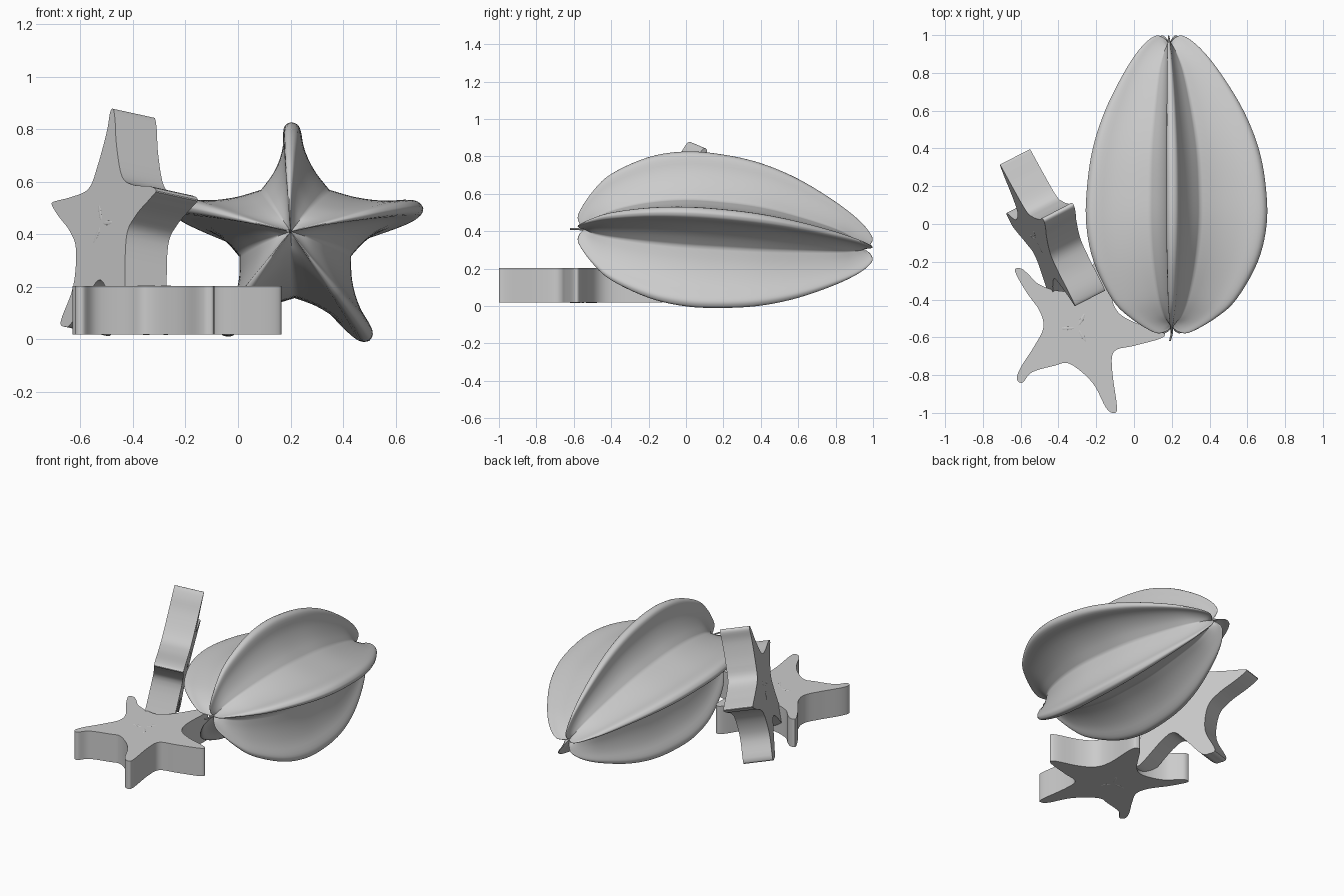
import bpy, bmesh, math
from mathutils import Vector

if "Cube" in bpy.data.objects:
    bpy.data.objects.remove(bpy.data.objects["Cube"])


def spline(pts, n, closed=False):
    """Catmull-Rom samples through the control points."""
    pts = [Vector(p) for p in pts]
    m = len(pts)
    at = (lambda i: pts[i % m]) if closed else (lambda i: pts[max(0, min(m - 1, i))])
    out = []
    for i in range(m if closed else m - 1):
        a, b, c, d = at(i - 1), at(i), at(i + 1), at(i + 2)
        for k in range(n):
            t = k / n
            out.append(0.5 * (2 * b + (c - a) * t + (2 * a - 5 * b + 4 * c - d) * t * t
                              + (3 * b - a - 3 * c + d) * t ** 3))
    return out if closed else out + [pts[-1]]


def finish(bm, name, angle):
    bmesh.ops.remove_doubles(bm, verts=bm.verts, dist=1e-5)
    bmesh.ops.recalc_face_normals(bm, faces=bm.faces)
    me = bpy.data.meshes.new(name)
    bm.to_mesh(me)
    bm.free()
    ob = bpy.data.objects.new(name, me)
    bpy.context.collection.objects.link(ob)
    bpy.ops.object.select_all(action='DESELECT')
    ob.select_set(True)
    bpy.context.view_layer.objects.active = ob
    bpy.ops.object.shade_smooth_by_angle(angle=math.radians(angle))
    return ob


def loft(rings, name, angle):
    bm = bmesh.new()
    rows = [[bm.verts.new(p) for p in r] for r in rings]
    n = len(rows[0])
    for a, b in zip(rows, rows[1:]):
        for j in range(n):
            bm.faces.new((a[j], a[(j + 1) % n], b[(j + 1) % n], b[j]))
    return finish(bm, name, angle)


# whole fruit: ridge and valley curves as (position along y, radius)
ridge = spline([(-.545, 0), (-.572, .04), (-.573, .1), (-.5, .23), (-.4, .34), (-.2, .45),
                (0, .495), (.2, .49), (.4, .455), (.6, .38), (.8, .265), (.93, .165),
                (.995, .08), (.985, .03), (.95, 0)], 5)
valley = spline([(-.545, 0), (-.535, .015), (-.525, .03), (-.48, .08), (-.38, .135), (-.2, .19),
                 (0, .22), (.2, .22), (.4, .205), (.6, .165), (.8, .11), (.9, .06),
                 (.94, .03), (.945, .015), (.95, 0)], 5)
# half cross-section of one rib: (valley to ridge, relative half width)
half = spline([(0, 1), (.1, .84), (.25, .62), (.45, .42), (.65, .3), (.82, .27),
               (.93, .22), (.98, .12), (1, 0)], 2)
rib = [(a, b) for a, b in half] + [(a, -b) for a, b in half[-2:0:-1]]
rib_scale = [.88, .98, .93, .97, 1.005]
rib_lean = [2, 4, -1, 0, -5]      # degrees each ridge swings off the regular star
c36, s36 = math.cos(math.pi / 5), math.sin(math.pi / 5)

rings = []
for (yr, r), (yv, v) in zip(ridge, valley):
    ring = []
    for k, sc in enumerate(rib_scale):
        for a, b in rib:
            ang = math.radians(90 + 72 * k + rib_lean[k] * max(a, 0))
            d = Vector((math.cos(ang), 0, math.sin(ang)))
            side = Vector((d.z, 0, -d.x))
            y = yv + (yr - yv) * a
            s = (y + .57) / 1.57
            axis = Vector((.2 + .1 * s * (1 - s) - .015 * s, y, .41 - .02 * s - .09 * s * s))
            u = v * c36 + (r * sc - v * c36) * a
            ring.append(axis + d * u + side * (v * s36 * b))
    rings.append(ring)
loft(rings, "whole_star_fruit", 60)

# stem
path = [((.2, -.53, .41), .008), ((.2, -.58, .412), .006), ((.19, -.62, .412), .005), ((.19, -.62, .412), 0)]
loft([[Vector(p) + Vector((r * math.cos(t * math.pi / 4), 0, r * math.sin(t * math.pi / 4)))
       for t in range(8)] for p, r in path], "stem", 40)


def slice_part(name, outline, place, thick):
    """Star slab: smoothed outline placed in space, extruded along thick."""
    pts = [place(p) for p in spline(outline, 5, True)]
    bm = bmesh.new()
    lo = [bm.verts.new(p) for p in pts]
    hi = [bm.verts.new(p + thick) for p in pts]
    bm.faces.new(lo)
    bm.faces.new(hi)
    n = len(pts)
    for i in range(n):
        j = (i + 1) % n
        bm.faces.new((lo[i], lo[j], hi[j], hi[i]))
    finish(bm, name, 35)


def seeds(name, centre, thick, turn):
    """Three faint radial seed marks on both cut faces."""
    n = thick.normalized()
    u = n.orthogonal().normalized()
    w = n.cross(u)
    bm = bmesh.new()
    for base in (centre, centre + thick):
        for k in range(3):
            t = turn + k * math.tau / 3
            d = u * math.cos(t) + w * math.sin(t)
            e = n.cross(d)
            new = bmesh.ops.create_uvsphere(bm, u_segments=12, v_segments=8, radius=1)['verts']
            for vtx in new:
                c = vtx.co.copy()
                vtx.co = base + d * (.05 + .035 * c.x) + e * (.008 * c.y) + n * (.0015 * c.z)
    finish(bm, name, 60)


# slice lying flat
flat = [(-.63, -.25), (-.6, -.235), (-.56, -.265), (-.51, -.315), (-.42, -.35), (-.33, -.35),
        (-.26, -.28), (-.17, -.145), (-.135, -.13), (-.115, -.17), (-.12, -.36), (-.09, -.46),
        (0, -.52), (.13, -.56), (.165, -.585), (.13, -.61), (0, -.645), (-.105, -.675),
        (-.115, -.78), (-.09, -.97), (-.11, -1.0), (-.15, -.97), (-.22, -.84), (-.34, -.74),
        (-.42, -.75), (-.54, -.785), (-.59, -.84), (-.62, -.82), (-.6, -.76), (-.53, -.65),
        (-.48, -.55), (-.5, -.46), (-.57, -.36)]
up = Vector((0, 0, .185))
slice_part("flat_slice", flat, lambda p: Vector((p.x, p.y, .018)), up)
seeds("flat_slice_seeds", Vector((-.3, -.55, .018)), up, .3)

# slice leaning on the fruit: outline seen from the front, projected onto its tilted plane
lean = [(-.487, .865), (-.475, .875), (-.468, .83), (-.463, .74), (-.442, .62), (-.4, .588),
        (-.335, .582), (-.312, .565), (-.335, .535), (-.39, .47), (-.425, .39), (-.43, .2),
        (-.425, .09), (-.434, .062), (-.455, .075), (-.5, .19), (-.53, .225), (-.57, .17),
        (-.635, .06), (-.66, .048), (-.675, .07), (-.628, .2), (-.617, .34), (-.64, .41),
        (-.685, .47), (-.71, .515), (-.69, .527), (-.64, .54), (-.57, .572), (-.535, .66),
        (-.5, .79)]


def on_plane(p):
    return Vector((p[0], .32 - (.87 * (p[0] + .71) - .19 * (p[1] - .53)) / .45, p[1]))


normal = Vector((.87, .45, -.19)).normalized() * .182
slice_part("leaning_slice", lean, on_plane, normal)
seeds("leaning_slice_seeds", on_plane((-.52, .44)), normal, .2)
